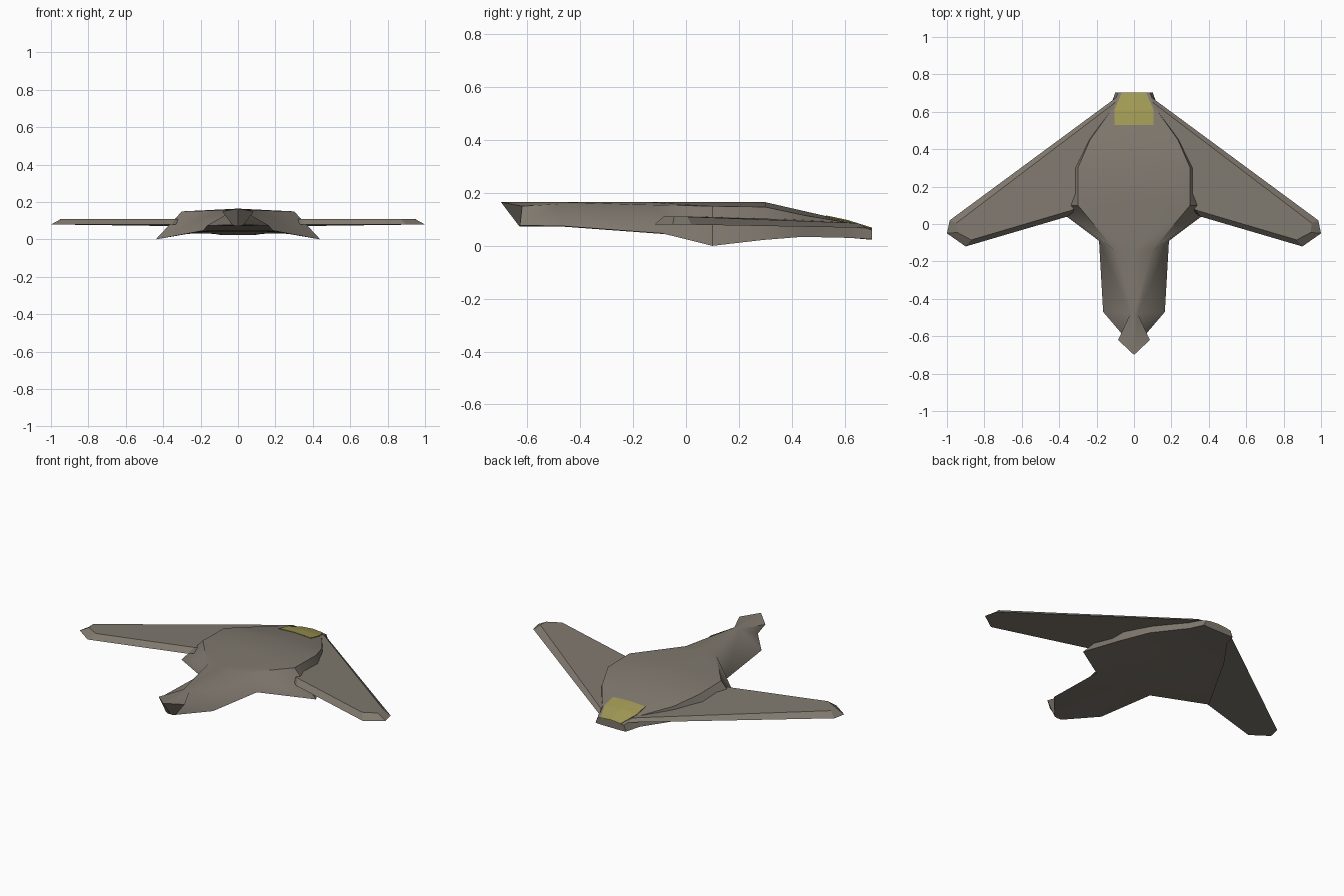
import bpy, bmesh, math

if "Cube" in bpy.data.objects:
    bpy.data.objects.remove(bpy.data.objects["Cube"])


def material(name, rgb):
    m = bpy.data.materials.new(name)
    m.diffuse_color = (*rgb, 1)
    m.use_nodes = True
    m.node_tree.nodes["Principled BSDF"].inputs["Base Color"].default_value = m.diffuse_color
    return m


GREY = material("warm_grey", (0.215, 0.19, 0.158))
YELLOW = material("olive_yellow", (0.36, 0.32, 0.09))


def symmetric_loft(name, stations, mat, close=False, smooth=None):
    """Skin half-sections on both sides of x = 0 and weld them together."""
    bm = bmesh.new()
    for s in (1, -1):
        rings = [[bm.verts.new((s * x, y, z)) for x, y, z in st] for st in stations]
        n = len(rings[0])
        for a, b in zip(rings, rings[1:]):
            for i in range(n if close else n - 1):
                j = (i + 1) % n
                bm.faces.new((a[i], a[j], b[j], b[i]))
        bm.faces.new(rings[0])
        bm.faces.new(rings[-1])
    bmesh.ops.remove_doubles(bm, verts=bm.verts, dist=0.0005)
    bmesh.ops.recalc_face_normals(bm, faces=bm.faces)
    me = bpy.data.meshes.new(name)
    bm.to_mesh(me)
    bm.free()
    me.materials.append(mat)
    ob = bpy.data.objects.new(name, me)
    bpy.context.collection.objects.link(ob)
    if smooth:
        bpy.ops.object.select_all(action='DESELECT')
        ob.select_set(True)
        bpy.context.view_layer.objects.active = ob
        bpy.ops.object.shade_smooth_by_angle(angle=math.radians(smooth))
    return ob


# Hull: each half-section runs ridge, shoulder, lower edge, belly crease, keel
hull = [
    [(0, -.70, .165), (.085, -.62, .15), (.03, -.628, .077), (.015, -.63, .073), (0, -.63, .073)],
    [(0, -.48, .165), (.02, -.48, .158), (.165, -.47, .075), (.09, -.47, .073), (0, -.47, .073)],
    [(0, -.14, .165), (.10, -.14, .155), (.187, -.09, .047), (.13, -.09, .045), (0, -.09, .045)],
    [(0, .10, .165), (.30, .10, .15), (.44, .10, 0), (.23, .15, .04), (0, .15, .04)],
    [(0, .30, .165), (.30, .30, .147), (.34, .29, .022), (.21, .30, .04), (0, .30, .04)],
    [(0, .47, .126), (.235, .45, .115), (.26, .44, .034), (.18, .45, .038), (0, .45, .038)],
    [(0, .62, .092), (.12, .61, .088), (.13, .62, .03), (.08, .62, .03), (0, .62, .03)],
    [(0, .703, .065), (.085, .703, .06), (.10, .703, .025), (.06, .703, .023), (0, .703, .023)],
]
symmetric_loft("hull", hull, GREY, smooth=40)

# Wings: flat underside outline and a smaller top outline, giving bevelled edges
wing_bottom = [(.09, .68, .068), (.985, .02, .08), (1, -.05, .08), (.90, -.12, .08),
               (.355, .04, .08), (.25, .12, .08), (.18, .42, .08)]
wing_top = [(.10, .65, .086), (.95, .005, .11), (.945, -.045, .11), (.87, -.085, .11),
            (.335, .073, .11), (.25, .12, .11), (.18, .42, .10)]
symmetric_loft("wings", [wing_bottom, wing_top], GREY, close=True)

# Yellow panel: thin plate following the sloping rear of the hull
panel = []
for y, w, top in ((.53, .105, .115), (.61, .105, .098), (.703, .065, .069)):
    panel.append([(0, y, top), (w, y, top - .005), (w, y, top - .012), (0, y, top - .008)])
symmetric_loft("rear_panel", panel, YELLOW)
